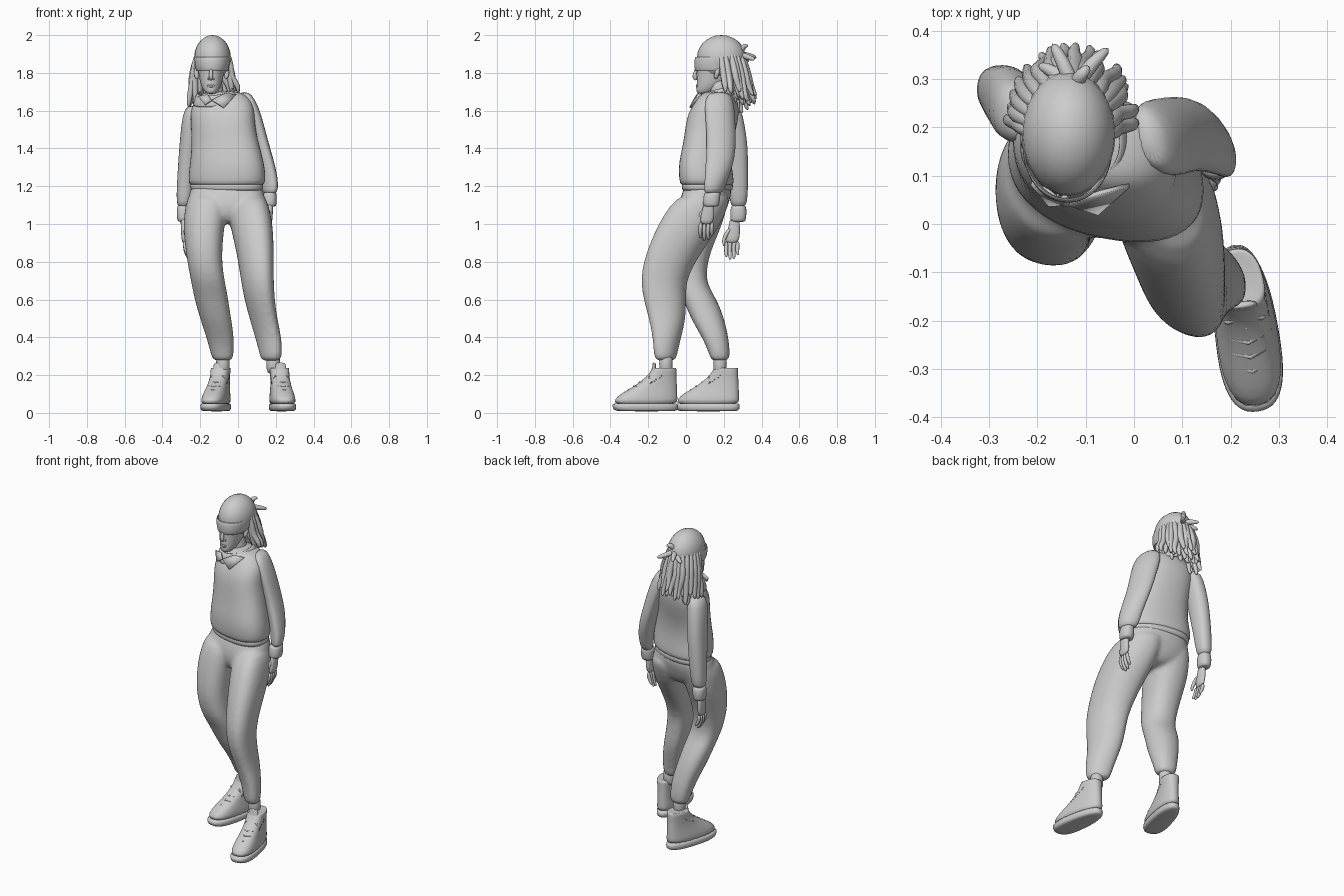
import bpy, bmesh, math, random
from mathutils import Vector, Matrix

random.seed(4)


def skin(bm, loops, cap=True):
    """Bridge successive vertex loops and close the ends."""
    rows = [[bm.verts.new(p) for p in lp] for lp in loops]
    n = len(rows[0])
    for a, b in zip(rows, rows[1:]):
        for i in range(n):
            j = (i + 1) % n
            bm.faces.new((a[i], a[j], b[j], b[i]))
    if cap:
        bm.faces.new(rows[0][::-1])
        bm.faces.new(rows[-1])


def loft(bm, rings, n=20, e=2.3, k=0.0, egg=0.0, cap=True):
    """Horizontal rounded sections (z, x0, x1, y0, y1); k shears y along x."""
    loops = []
    for z, x0, x1, y0, y1 in rings:
        lp = []
        # shrink the depth so the sheared section keeps its y extent
        rx, ry = (x1 - x0) / 2, (y1 - y0) / 2
        ry = math.sqrt(max(ry * ry - (k * rx) ** 2, (.6 * ry) ** 2))
        for i in range(n):
            t = 2 * math.pi * i / n
            c, s = math.cos(t), math.sin(t)
            dx = math.copysign(abs(c) ** (2 / e), c) * rx
            dy = math.copysign(abs(s) ** (2 / e), s) * ry
            dx *= 1 - egg * s
            lp.append(((x0 + x1) / 2 + dx, (y0 + y1) / 2 + dy + k * dx, z))
        loops.append(lp)
    skin(bm, loops, cap)


def tube(bm, pts, radii, n=8):
    """Round tube through points with a radius at each."""
    pts = [Vector(p) for p in pts]
    loops = []
    for i, p in enumerate(pts):
        d = (pts[min(i + 1, len(pts) - 1)] - pts[max(i - 1, 0)]).normalized()
        ref = Vector((0, 1, 0)) if abs(d.y) < 0.8 else Vector((1, 0, 0))
        u = d.cross(ref).normalized()
        v = d.cross(u)
        loops.append([p + radii[i] * (u * math.cos(2 * math.pi * j / n) + v * math.sin(2 * math.pi * j / n))
                      for j in range(n)])
    skin(bm, loops)


def finish(bm, name, sub=1, voxel=0, thick=0, matrix=None):
    bmesh.ops.recalc_face_normals(bm, faces=bm.faces)
    if matrix:
        bm.transform(matrix)
    for f in bm.faces:
        f.smooth = True
    me = bpy.data.meshes.new(name)
    bm.to_mesh(me)
    bm.free()
    ob = bpy.data.objects.new(name, me)
    bpy.context.collection.objects.link(ob)
    if thick:
        m = ob.modifiers.new("thickness", 'SOLIDIFY')
        m.thickness, m.offset = thick, 0
    if sub:
        ob.modifiers.new("smooth", 'SUBSURF').levels = sub
        ob.modifiers["smooth"].render_levels = sub
    if voxel:
        m = ob.modifiers.new("blend", 'REMESH')
        m.mode, m.voxel_size, m.use_smooth_shade = 'VOXEL', voxel, True
        m = ob.modifiers.new("relax", 'SMOOTH')
        m.factor, m.iterations = 0.5, 4
    return ob


def part(name, rings, sub=1, thick=0, **kw):
    bm = bmesh.new()
    loft(bm, rings, **kw)
    return finish(bm, name, sub, thick=thick)


# Trousers: hips and both legs blended into one surface
bm = bmesh.new()
loft(bm, [(1.23, -.235, .115, .0, .235), (1.17, -.26, .14, -.02, .245), (1.10, -.275, .155, -.04, .225),
          (1.04, -.22, .10, -.03, .20), (1.0, -.12, .03, .0, .15)], k=-.12)
loft(bm, [(1.17, -.04, .135, -.01, .24), (1.1, -.06, .165, -.085, .225), (1.0, -.045, .185, -.145, .185),
          (.9, -.02, .19, -.19, .115), (.8, .0, .19, -.225, .05), (.7, .015, .19, -.24, .0),
          (.6, .033, .195, -.225, -.0), (.5, .06, .208, -.195, .0), (.4, .09, .232, -.175, -.026),
          (.31, .115, .234, -.17, -.048), (.27, .12, .228, -.162, -.052)], k=-.4)
loft(bm, [(1.17, -.26, -.06, -.01, .24), (1.1, -.28, -.05, -.045, .22), (1.0, -.292, -.07, -.07, .195),
          (.9, -.283, -.08, -.087, .15), (.8, -.27, -.085, -.09, .115), (.7, -.25, -.07, -.07, .105),
          (.63, -.237, -.055, -.03, .145), (.56, -.22, -.045, -.0, .182), (.48, -.195, -.032, .035, .208),
          (.4, -.168, -.02, .085, .226), (.31, -.144, -.022, .125, .234), (.27, -.134, -.027, .13, .228)], k=-.1)
finish(bm, "trousers", voxel=.012)

# Sweater body and hem
part("sweater_body", [(1.2, -.25, .13, -.02, .245), (1.215, -.262, .143, -.031, .252), (1.25, -.264, .148, -.036, .25),
                      (1.32, -.255, .14, -.039, .238), (1.42, -.245, .113, -.014, .24), (1.52, -.25, .09, -.002, .27),
                      (1.59, -.255, .09, .013, .28), (1.64, -.237, .08, .045, .275), (1.68, -.205, .05, .075, .26),
                      (1.705, -.17, .0, .1, .24)], k=-.18, n=24)
part("sweater_hem", [(1.175, -.245, .127, -.014, .24), (1.18, -.252, .133, -.02, .246),
                     (1.21, -.254, .135, -.022, .248), (1.222, -.25, .13, -.018, .244)], k=-.18, n=24)

# Sleeves and cuffs
part("left_sleeve", [(1.7, .01, .055, .13, .22), (1.665, -.015, .09, .10, .25), (1.58, .015, .125, .10, .26),
                     (1.45, .055, .157, .113, .264), (1.35, .09, .187, .106, .26), (1.25, .115, .212, .1, .228),
                     (1.18, .122, .214, .096, .2), (1.16, .135, .2, .1, .185)], n=16, k=-.5)
part("left_cuff", [(1.17, .137, .2, .1, .185), (1.16, .13, .206, .093, .183),
                   (1.1, .13, .206, .088, .178), (1.09, .138, .198, .095, .168)], n=16)
part("right_sleeve", [(1.63, -.265, -.19, .18, .28), (1.59, -.295, -.19, .16, .3), (1.45, -.308, -.205, .185, .325),
                      (1.35, -.316, -.218, .2, .33), (1.2, -.325, -.233, .225, .33), (1.11, -.327, -.247, .232, .325),
                      (1.09, -.315, -.26, .245, .31)], n=16)
part("right_cuff", [(1.1, -.317, -.257, .243, .312), (1.09, -.326, -.251, .235, .322),
                    (1.02, -.325, -.252, .232, .32), (1.01, -.315, -.26, .24, .31)], n=16)


# Hands: palm, four fingers and a thumb
def hand(name, wrist, side):
    bm = bmesh.new()
    loft(bm, [(.03, -.018, .018, -.025, .025), (-.02, -.018, .017, -.032, .028), (-.07, -.02, .014, -.046, .03),
              (-.115, -.018, .01, -.05, .018)], n=12)
    for i in range(4):
        y, ln = -.047 + .02 * i, (.085, .1, .095, .075)[i]
        tube(bm, [(-.004, y + .004, -.1), (-.007, y, -.1 - ln * .5), (-.022, y + .002, -.1 - ln * .85),
                  (-.03, y + .003, -.1 - ln)], [.013, .0125, .011, .006], 6)
    tube(bm, [(-.004, -.02, -.03), (-.014, -.052, -.07), (-.024, -.06, -.105), (-.027, -.056, -.13)],
         [.014, .013, .011, .006], 6)
    finish(bm, name, matrix=Matrix.Translation(wrist) @ Matrix.Diagonal((side, 1, 1, 1)))


hand("left_hand", (.17, .122, 1.11), 1)
hand("right_hand", (-.287, .258, 1.01), -1)


# High-top shoes: sole, upper, tongue, laces and bare ankle
def shoe(side, heel, yaw, ankle):
    m = Matrix.Translation((*heel, .008)) @ Matrix.Rotation(math.radians(yaw), 4, 'Z')
    bm = bmesh.new()
    loft(bm, [(0, -.055, .055, -.32, -.01), (.006, -.066, .066, -.343, .004), (.04, -.067, .067, -.351, .005),
              (.045, -.056, .056, -.33, -.005)], n=28, egg=.16, e=2.5)
    finish(bm, side + "_shoe_sole", matrix=m)
    bm = bmesh.new()
    loft(bm, [(.03, -.064, .064, -.344, .002), (.065, -.064, .064, -.337, .002), (.095, -.059, .059, -.3, .0),
              (.13, -.052, .052, -.235, -.001), (.18, -.048, .048, -.165, -.005), (.215, -.05, .05, -.14, -.004),
              (.235, -.05, .05, -.132, -.006), (.227, -.038, .038, -.115, -.02)], n=24, egg=.16, e=2.5)
    finish(bm, side + "_shoe_upper", matrix=m)
    bm = bmesh.new()
    loft(bm, [(.15, -.025, .025, -.165, -.14), (.2, -.03, .03, -.145, -.12), (.24, -.032, .032, -.13, -.112),
              (.26, -.024, .024, -.132, -.118)], n=12)
    finish(bm, side + "_shoe_tongue", matrix=m)
    bm = bmesh.new()
    for i in range(5):
        y, z = -.268 + .03 * i, .108 + .02 * i
        for s in (1, -1):
            tube(bm, [(-.048 * s, y + .05, z - .012), (-.03 * s, y + .018, z + .003), (0, y + .006, z + .005),
                      (.03 * s, y + .026, z + .004), (.048 * s, y + .06, z)], [.005] * 5, 6)
    for s in (1, -1):
        tube(bm, [(0, -.145, .195), (.035 * s, -.155, .185), (.05 * s, -.145, .155), (.02 * s, -.15, .18)], [.005] * 4, 6)
    finish(bm, side + "_shoe_laces", sub=0, matrix=m)
    x, y = ankle
    part(side + "_ankle", [(z, x - .037, x + .037, y - .037, y + .037) for z in (.2, .26, .32)], n=14, e=2)


shoe("left", (.208, -.046), 8, (.187, -.106))
shoe("right", (-.072, .28), -14, (-.08, .18))

# Neck and head
bm = bmesh.new()
tube(bm, [(-.125, .185, 1.62), (-.13, .178, 1.7), (-.138, .165, 1.8)], [.062, .053, .05], 16)
finish(bm, "neck")
bm = bmesh.new()
loft(bm, [(1.688, -.165, -.12, .065, .115), (1.7, -.178, -.106, .053, .15), (1.73, -.196, -.09, .056, .2),
          (1.77, -.206, -.078, .057, .25), (1.82, -.212, -.07, .06, .275), (1.87, -.215, -.065, .055, .285),
          (1.92, -.212, -.066, .06, .28), (1.96, -.195, -.08, .09, .25), (1.985, -.16, -.11, .13, .21)],
     e=2.1)
# nose, lips and ears
tube(bm, [(-.143, .06, 1.83), (-.143, .048, 1.8), (-.143, .043, 1.775), (-.143, .058, 1.762)], [.008, .011, .014, .009])
for s in (1, -1):
    tube(bm, [(-.143 + .009 * s, .06, 1.768), (-.143 + .017 * s, .064, 1.768)], [.01, .007])
    tube(bm, [(-.14 + .075 * s, .155, 1.765), (-.14 + .083 * s, .165, 1.8), (-.14 + .08 * s, .172, 1.83)], [.01, .016, .011])
for z in (1.737, 1.726):
    tube(bm, [(-.168, .066, 1.731), (-.143, .054, z), (-.118, .066, 1.731)], [.003, .0075, .003])
finish(bm, "head")

# Blindfold band
part("blindfold", [(z, -.137 - r, -.137 + r, .045 + d, .28) for z, r, d in
                   ((1.808, .082, .006), (1.83, .088, .0), (1.865, .092, .0), (1.885, .092, .006))],
     cap=False, thick=.005, n=24, e=2.1)

# Hair cap pulled back over the skull
bm = bmesh.new()
bmesh.ops.create_uvsphere(bm, u_segments=24, v_segments=14, radius=1)
finish(bm, "hair_cap", sub=0, matrix=Matrix.Translation((-.135, .187, 1.88)) @ Matrix.Diagonal((.097, .129, .12, 1)))

# Hair locks in three layers around the back of the head
bm = bmesh.new()
for layer, count in enumerate((16, 14, 9)):
    spread = (1, .82, .6)[layer]
    for i in range(count):
        a = math.radians(-4 + 188 * (i + .2 + random.uniform(-.3, .3)) / (count - .6))
        c, s = math.cos(a), math.sin(a)
        b = max(s, 0)
        w = random.uniform(-.018, .018)
        z = 1.70 - .05 * b - (.05 if c < -.5 else 0) + random.uniform(-.035, .035)
        tube(bm, [(-.135 + .075 * c, .19 + .10 * s, 1.92 - .02 * layer),
                  (-.135 + .098 * spread * c, .2 + .118 * spread * s, 1.84),
                  (-.135 + .112 * spread * c + w, .21 + .125 * spread * s, 1.77),
                  (-.13 + .12 * spread * c - w, .215 + .135 * spread * s, z + .04),
                  (-.13 + .13 * spread * c, .22 + .155 * spread * s, z)],
             [.013, .02, .02, .017, .008], 7)
finish(bm, "hair_locks")

# Tied ends sticking out at the back
bm = bmesh.new()
for x, y, z in ((-.17, .385, 1.88), (-.05, .375, 1.87), (-.09, .335, 1.94), (-.2, .34, 1.86)):
    tube(bm, [(-.125, .28, 1.9), ((x - .125) / 2, (y + .29) / 2, z + .012), (x, y - .01, z)], [.02, .017, .01], 7)
finish(bm, "hair_tie_ends")

# Shirt collar: band round the neck and two pointed flaps
bm = bmesh.new()
loops = []
for dz, r in ((-.045, 1.08), (0, .98), (.018, .84)):
    loops.append([(-.12 + .108 * r * math.cos(t), .168 + .108 * r * math.sin(t),
                   1.685 + dz + .02 * math.sin(t) + .012 * math.cos(t))
                  for t in [2 * math.pi * i / 24 for i in range(24)]])
skin(bm, loops, cap=False)
finish(bm, "collar_band", thick=.008)
bm = bmesh.new()
for pts in (((-.212, .085, 1.675), (-.175, .04, 1.63), (-.138, .042, 1.655), (-.16, .06, 1.685)),
            ((-.138, .042, 1.655), (-.075, .022, 1.615), (-.01, .08, 1.685), (-.07, .065, 1.69))):
    bm.faces.new([bm.verts.new(p) for p in pts])
finish(bm, "collar_flaps", sub=0, thick=.01)
